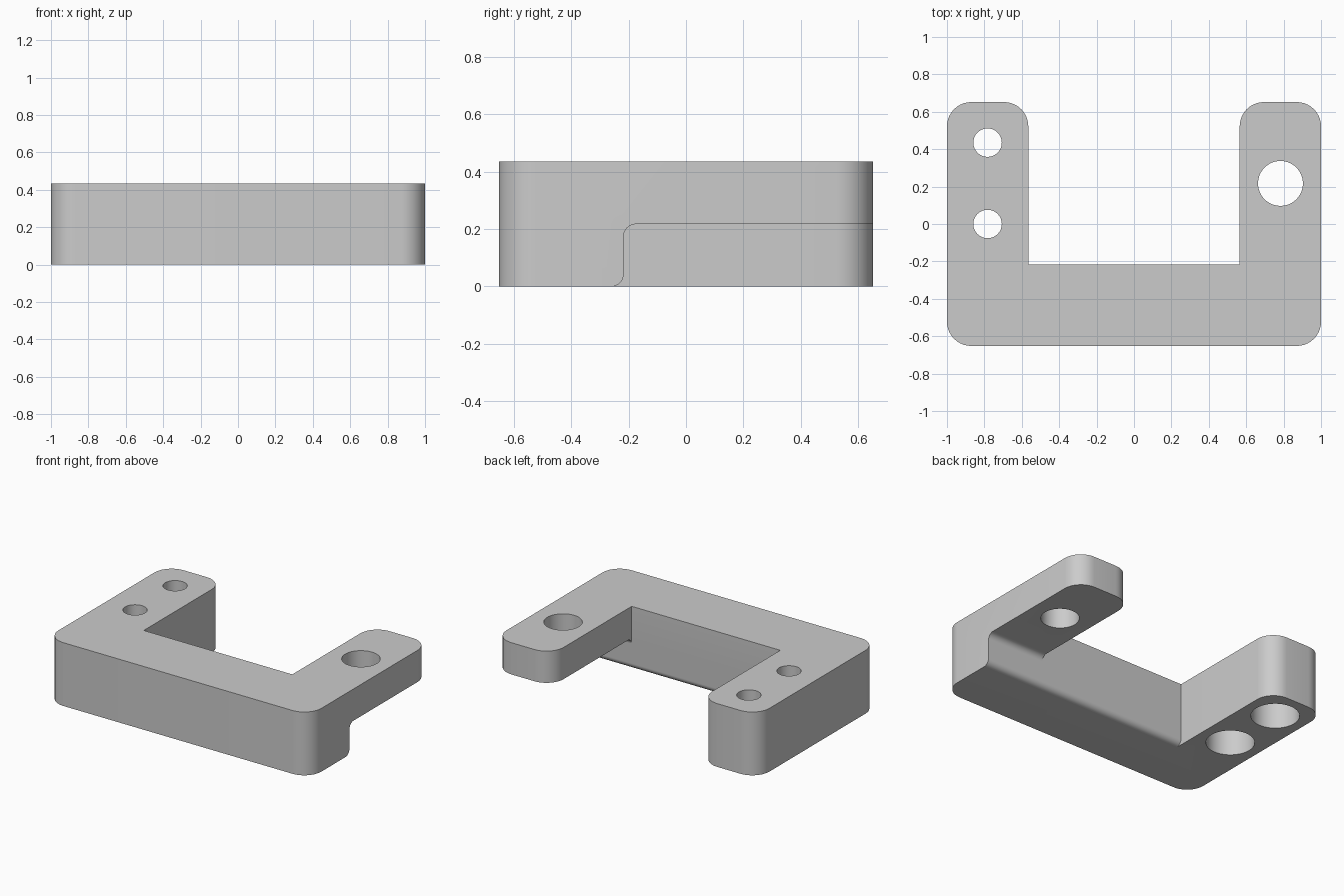
import bpy
import bmesh
from math import cos, sin, pi
from mathutils import Vector

if "Cube" in bpy.data.objects:
    bpy.data.objects.remove(bpy.data.objects["Cube"], do_unlink=True)

DEPTH, HEIGHT = 0.652, 0.435     # half depth, full height
ARM, WALL = 0.565, -0.217        # inner side of arms, inner wall of crossbar
STEP = 0.217                     # underside of the raised arm


def rounded(corners, segments=10):
    """Turn right-angled (a, b, radius) corners into a 2D outline."""
    out = []
    for i, (a, b, r) in enumerate(corners):
        p = Vector((a, b))
        if r == 0:
            out.append(p)
            continue
        to_prev = (Vector(corners[i - 1][:2]) - p).normalized()
        to_next = (Vector(corners[(i + 1) % len(corners)][:2]) - p).normalized()
        centre = p + r * (to_prev + to_next)
        for k in range(segments + 1):
            t = pi / 2 * k / segments
            out.append(centre - r * (to_next * cos(t) + to_prev * sin(t)))
    return out


def prism(name, points, direction):
    bm = bmesh.new()
    face = bm.faces.new([bm.verts.new(p) for p in points])
    extruded = bmesh.ops.extrude_face_region(bm, geom=[face])["geom"]
    verts = [g for g in extruded if isinstance(g, bmesh.types.BMVert)]
    bmesh.ops.translate(bm, vec=direction, verts=verts)
    bmesh.ops.recalc_face_normals(bm, faces=bm.faces)
    mesh = bpy.data.meshes.new(name)
    bm.to_mesh(mesh)
    bm.free()
    obj = bpy.data.objects.new(name, mesh)
    bpy.context.collection.objects.link(obj)
    return obj


def cylinder(name, x, y, radius, bottom, top, sides=64):
    ring = [(x + radius * cos(2 * pi * k / sides),
             y + radius * sin(2 * pi * k / sides), bottom) for k in range(sides)]
    return prism(name, ring, (0, 0, top - bottom))


def cut(target, cutter):
    cutter.hide_render = True
    mod = target.modifiers.new(cutter.name, "BOOLEAN")
    mod.operation = "DIFFERENCE"
    mod.solver = "EXACT"
    mod.object = cutter
    bpy.context.view_layer.objects.active = target
    bpy.ops.object.modifier_apply(modifier=mod.name)
    bpy.data.objects.remove(cutter, do_unlink=True)


# U-shaped bracket body
R = 0.13
outline = rounded([
    (-1, -DEPTH, R), (1, -DEPTH, R), (1, DEPTH, R), (ARM, DEPTH, R),
    (ARM, WALL, 0), (-ARM, WALL, 0), (-ARM, DEPTH, R), (-1, DEPTH, R)])
bracket = prism("bracket", [(p.x, p.y, 0) for p in outline], (0, 0, HEIGHT))

# Step under the left arm, with its fillet and the rounded lower edge
F = 0.043
wall = WALL - 0.0005
profile = rounded([(0.8, -0.2, 0), (0.8, STEP, 0), (wall, STEP, F),
                   (wall, -0.0005, F), (-0.4, -0.0005, 0), (-0.4, -0.2, 0)])
x0 = -ARM + 0.0005
cut(bracket, prism("step_cutter", [(x0, p.x, p.y) for p in profile], (1.2 - x0, 0, 0)))

# Two counterbored screw holes in the tall arm
for y in (0.0, 0.435):
    cut(bracket, cylinder("screw_hole_cutter", -0.783, y, 0.076, -0.1, 0.6))
    cut(bracket, cylinder("counterbore_cutter", -0.783, y, 0.152, -0.1, 0.22))

# Large hole in the raised arm
cut(bracket, cylinder("pin_hole_cutter", 0.783, 0.217, 0.12, -0.1, 0.6))

# Plain grey finish
grey = bpy.data.materials.new("light_grey")
grey.use_nodes = True
colour = (0.6, 0.6, 0.6, 1)
grey.diffuse_color = colour
grey.node_tree.nodes["Principled BSDF"].inputs["Base Color"].default_value = colour
bracket.data.materials.clear()
bracket.data.materials.append(grey)

bpy.ops.object.select_all(action="DESELECT")
bracket.select_set(True)
bpy.context.view_layer.objects.active = bracket
bpy.ops.object.shade_smooth_by_angle(angle=pi / 6)
